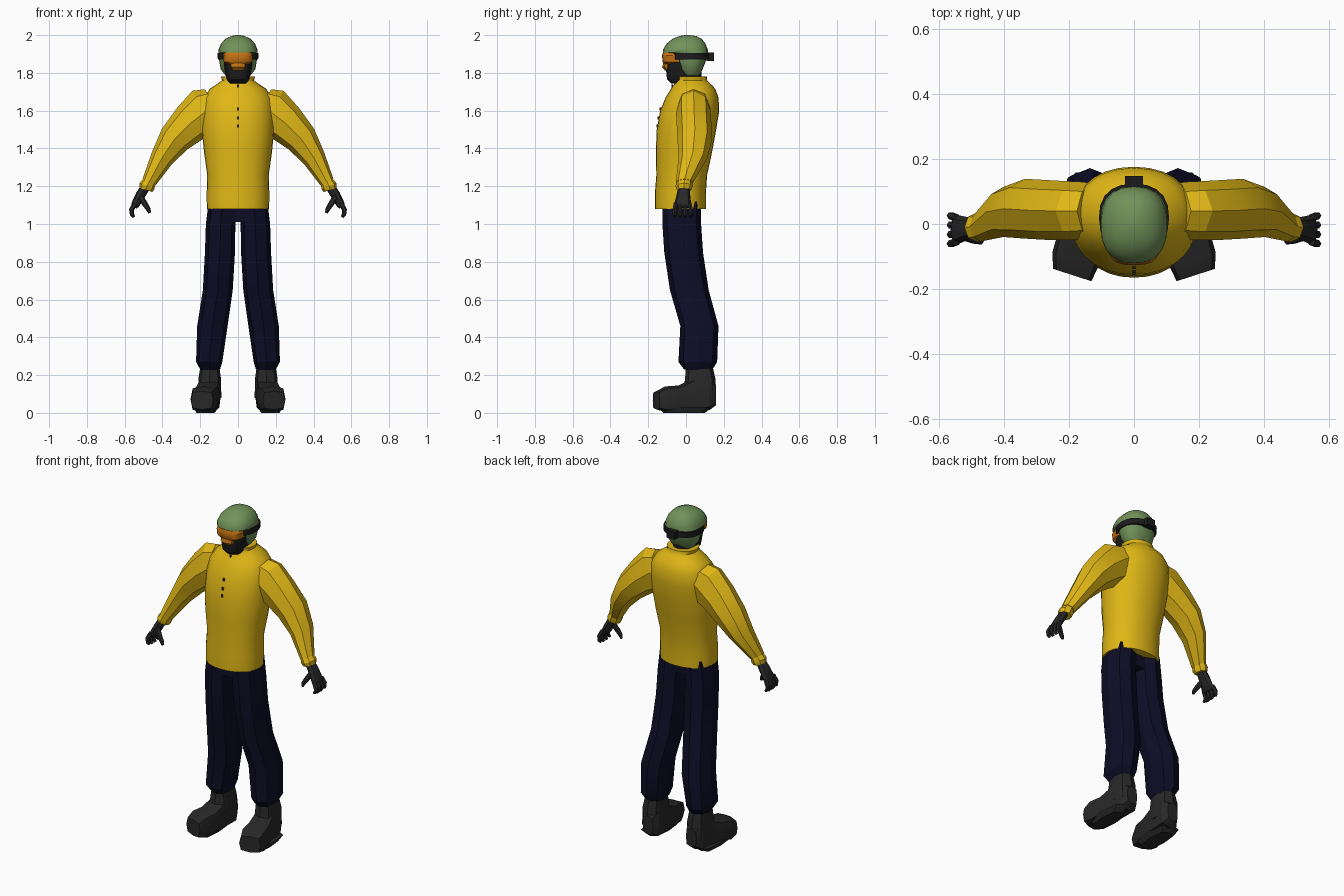
import bpy, bmesh, math
from mathutils import Vector


def material(name, r, g, b):
    m = bpy.data.materials.new(name)
    m.diffuse_color = (r, g, b, 1)
    return m


YELLOW = material("yellow jacket", 0.74, 0.47, 0.008)
NAVY = material("navy cloth", 0.004, 0.004, 0.02)
GREY = material("dark grey leather", 0.021, 0.021, 0.021)
BLACK = material("black fabric", 0.011, 0.011, 0.012)
GREEN = material("sage green", 0.165, 0.29, 0.10)
ORANGE = material("orange lens", 0.56, 0.17, 0.006)


def finish(name, bm, mat, angle):
    bmesh.ops.recalc_face_normals(bm, faces=bm.faces[:])
    me = bpy.data.meshes.new(name)
    bm.to_mesh(me)
    bm.free()
    me.materials.append(mat)
    ob = bpy.data.objects.new(name, me)
    bpy.context.collection.objects.link(ob)
    if angle:
        bpy.ops.object.select_all(action='DESELECT')
        ob.select_set(True)
        bpy.context.view_layer.objects.active = ob
        bpy.ops.object.shade_smooth_by_angle(angle=math.radians(angle))
    return ob


def loft(name, rings, mat, n=8, p=2.0, s=1, angle=30):
    """Skin rings of (centre, half axis U, half axis V); p squares the section, s=-1 mirrors x."""
    bm = bmesh.new()
    loops = []
    for c, u, v in rings:
        loop = []
        for i in range(n):
            a = 2 * math.pi * i / n
            ca, sa = math.cos(a), math.sin(a)
            ca = math.copysign(abs(ca) ** (2 / p), ca)
            sa = math.copysign(abs(sa) ** (2 / p), sa)
            q = Vector(c) + Vector(u) * ca + Vector(v) * sa
            loop.append(bm.verts.new((q.x * s, q.y, q.z)))
        loops.append(loop)
    for a, b in zip(loops, loops[1:]):
        for i in range(n):
            j = (i + 1) % n
            bm.faces.new((a[i], a[j], b[j], b[i]))
    bm.faces.new(loops[0])
    bm.faces.new(loops[-1])
    return finish(name, bm, mat, angle)


def stack(name, rows, mat, **kw):
    """Horizontal rings from (z, x0, x1, y0, y1)."""
    rings = [(((x0 + x1) / 2, (y0 + y1) / 2, z), ((x1 - x0) / 2, 0, 0), (0, (y1 - y0) / 2, 0))
             for z, x0, x1, y0, y1 in rows]
    return loft(name, rings, mat, **kw)


def sym(rows):
    """(z, half width, y0, y1) centred on x = 0."""
    return [(z, -w, w, y0, y1) for z, w, y0, y1 in rows]


def limb(name, pts, mat, **kw):
    """Rings square to a path of (x, y, z, radius across, radius in y)."""
    rings = []
    for i, (x, y, z, r, ry) in enumerate(pts):
        a, b = pts[max(i - 1, 0)], pts[min(i + 1, len(pts) - 1)]
        t = Vector((b[0] - a[0], 0, b[2] - a[2])).normalized()
        rings.append(((x, y, z), (-t.z * r, 0, t.x * r), (0, ry, 0)))
    return loft(name, rings, mat, **kw)


def box(name, x0, x1, y0, y1, z0, z1, mat):
    bm = bmesh.new()
    bmesh.ops.create_cube(bm, size=1)
    for v in bm.verts:
        v.co = (x1 if v.co.x > 0 else x0, y1 if v.co.y > 0 else y0, z1 if v.co.z > 0 else z0)
    return finish(name, bm, mat, 0)


# Jacket body with collar
stack("jacket_body", sym([
    (1.08, .165, -.165, .105), (1.16, .166, -.165, .105), (1.26, .163, -.157, .112),
    (1.38, .180, -.160, .138), (1.50, .192, -.155, .160), (1.60, .190, -.137, .176),
    (1.67, .180, -.108, .172), (1.715, .150, -.080, .155), (1.745, .105, -.060, .128),
    (1.76, .085, -.055, .112), (1.78, .090, -.055, .110)]), YELLOW, n=28, p=2.15, angle=50)

# Jacket snaps
for z, y in ((1.73, -.072), (1.61, -.135), (1.56, -.146), (1.52, -.153)):
    box("jacket_snap", -.005, .005, y - .004, y + .004, z - .008, z + .008, BLACK)

# Trouser seat between the legs
box("trouser_seat", -.05, .05, -.10, .055, 1.01, 1.11, NAVY)

for s, side in ((1, "right"), (-1, "left")):
    # Sleeve and flared cuff
    limb(side + "_sleeve", [
        (.12, .04, 1.63, .10, .085), (.165, .04, 1.60, .130, .090), (.25, .042, 1.535, .108, .092),
        (.335, .047, 1.45, .087, .092), (.402, .037, 1.35, .062, .077),
        (.472, -.008, 1.22, .038, .046)], YELLOW, s=s, angle=28)
    limb(side + "_cuff", [
        (.470, -.008, 1.225, .034, .042), (.482, -.010, 1.20, .043, .046),
        (.488, -.010, 1.18, .036, .038)], YELLOW, s=s)

    # Glove: palm, four fingers and thumb
    limb(side + "_glove_palm", [
        (.487, -.012, 1.20, .024, .028), (.515, -.014, 1.155, .026, .036),
        (.545, -.018, 1.10, .022, .046), (.55, -.018, 1.088, .014, .040)], GREY, s=s)
    for k in range(4):
        y = -.054 + .024 * k
        tip = y * 1.2 + .004
        low = 1.032 + .008 * abs(k - 1.5)
        limb(f"{side}_glove_finger", [
            (.545, y, 1.11, .014, .012), (.564, tip, 1.075, .013, .012),
            (.562, tip, 1.05, .011, .011), (.551, tip, low, .008, .008)], GREY, n=6, s=s)
    limb(side + "_glove_thumb", [
        (.520, -.035, 1.15, .016, .018), (.492, -.047, 1.105, .015, .015),
        (.473, -.052, 1.075, .012, .012), (.468, -.052, 1.058, .007, .007)], GREY, n=6, s=s)

    # Trouser leg gathered at the ankle
    stack(side + "_trouser_leg", [
        (1.12, .006, .155, -.125, .08), (1.0, .014, .170, -.125, .08),
        (.85, .016, .175, -.115, .09), (.65, .028, .186, -.085, .12),
        (.46, .055, .216, -.030, .172), (.27, .083, .222, -.040, .165),
        (.23, .095, .200, -.010, .140)], NAVY, p=2.5, s=s, angle=25)

    # Boot shaft and splayed foot
    stack(side + "_boot_shaft", [
        (.08, .088, .212, -.02, .158), (.18, .090, .210, -.005, .156),
        (.25, .100, .198, .0, .140)], GREY, p=2.6, s=s)
    rings = []
    for x, y, z0, z1, w in ((.145, .158, .04, .15, .035), (.148, .125, .015, .18, .058),
                            (.155, .03, .012, .18, .062), (.166, -.04, .018, .145, .069),
                            (.181, -.11, .005, .140, .074), (.190, -.157, .018, .115, .062)):
        turn = math.radians(18) * min(1, max(0, (.12 - y) / .2))
        rings.append(((x, y, (z0 + z1) / 2), (w * math.cos(turn), w * math.sin(turn), 0),
                      (0, 0, (z1 - z0) / 2)))
    loft(side + "_boot_foot", rings, GREY, p=4, s=s)
    # Flat sole resting on the ground
    stack(side + "_boot_sole", [(0, .125, .22, -.12, .10), (.03, .10, .235, -.14, .14)],
          GREY, p=3.5, s=s)

# Neck and face mask
stack("neck", sym([(1.72, .06, -.04, .085), (1.82, .06, -.04, .08)]), BLACK, n=12)
stack("face_mask", sym([
    (1.745, .050, -.080, .06), (1.765, .061, -.102, .06), (1.80, .067, -.106, .06),
    (1.84, .074, -.108, .06), (1.875, .078, -.105, .06)]), BLACK, n=14, p=2.4)

# Helmet, brim drawn forward above the face
stack("helmet", sym([
    (1.785, .066, -.015, .070), (1.82, .092, -.040, .088), (1.86, .099, -.055, .104),
    (1.90, .103, -.065, .115), (1.908, .103, -.122, .116), (1.925, .102, -.121, .115),
    (1.955, .090, -.102, .103), (1.98, .067, -.072, .083), (1.995, .036, -.035, .055),
    (2.0, .012, -.005, .02)]), GREEN, n=20, p=2.4, angle=45)

# Goggles: lens, nose guard, strap and buckle
stack("goggle_lens", sym([
    (1.846, .058, -.116, 0), (1.858, .077, -.124, 0), (1.893, .080, -.127, 0),
    (1.907, .072, -.122, 0)]), ORANGE, n=20, p=2.7)
stack("nose_guard", sym([
    (1.812, .030, -.112, -.05), (1.83, .042, -.128, -.05), (1.852, .044, -.122, -.05)]),
    ORANGE, n=10, p=2.6)
stack("goggle_strap", sym([(1.870, .107, -.085, .122), (1.904, .108, -.085, .124)]),
      BLACK, n=20, p=2.4)
box("strap_buckle", -.027, .027, .108, .147, 1.864, 1.908, BLACK)
